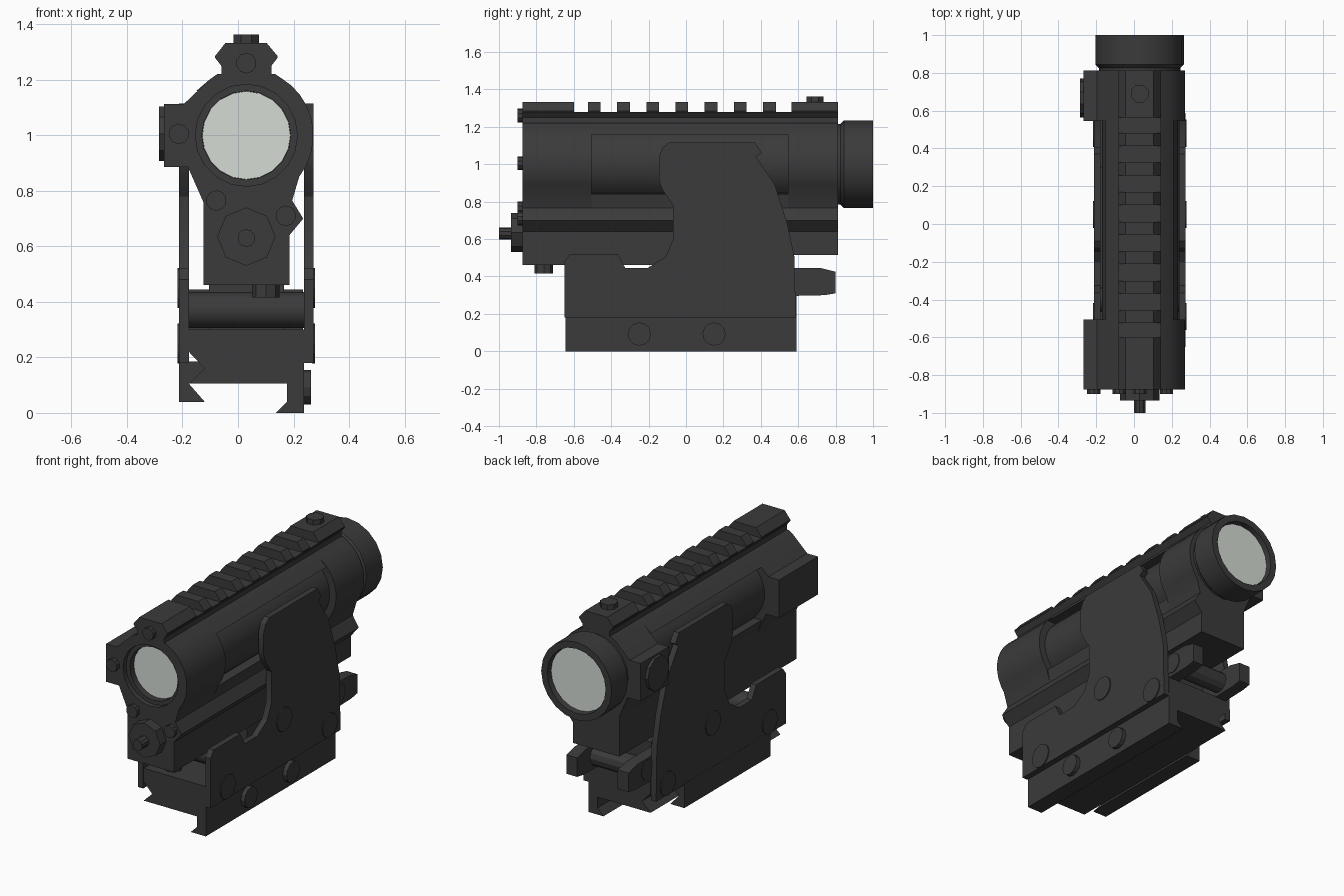
import bpy, bmesh, math
from mathutils import Vector, Matrix

if "Cube" in bpy.data.objects:
    bpy.data.objects.remove(bpy.data.objects["Cube"])

CX, CZ = 0.03, 1.0  # optical axis


def material(name, col):
    m = bpy.data.materials.new(name)
    m.diffuse_color = (*col, 1)
    m.use_nodes = True
    m.node_tree.nodes["Principled BSDF"].inputs["Base Color"].default_value = m.diffuse_color
    return m


DARK = material("dark_metal", (0.043, 0.043, 0.043))
GLASS = material("pale_glass", (0.66, 0.71, 0.66))


def finish(name, bm, mat=DARK):
    bmesh.ops.recalc_face_normals(bm, faces=bm.faces)
    me = bpy.data.meshes.new(name)
    bm.to_mesh(me)
    bm.free()
    me.materials.append(mat)
    ob = bpy.data.objects.new(name, me)
    bpy.context.collection.objects.link(ob)
    return ob


def prism(name, pts, a, b, axis="y"):
    """Extrude a profile: (x,z) along y, or (y,z) along x."""
    bm = bmesh.new()
    def place(p, t):
        return (p[0], t, p[1]) if axis == "y" else (t, p[0], p[1])
    f = bm.faces.new([bm.verts.new(place(p, a)) for p in pts])
    r = bmesh.ops.extrude_face_region(bm, geom=[f])
    d = Vector((0, b - a, 0) if axis == "y" else (b - a, 0, 0))
    bmesh.ops.translate(bm, verts=[v for v in r["geom"] if isinstance(v, bmesh.types.BMVert)], vec=d)
    return finish(name, bm)


def box(name, x0, x1, y0, y1, z0, z1):
    return prism(name, [(x0, z0), (x1, z0), (x1, z1), (x0, z1)], y0, y1)


def cyl(name, c, r, h, axis="y", n=20, mat=DARK, turn=0.0):
    """Cylinder of length h centred on c along an axis."""
    bm = bmesh.new()
    rot = {"x": Matrix.Rotation(math.pi / 2, 4, "Y"), "y": Matrix.Rotation(math.pi / 2, 4, "X"), "z": Matrix()}[axis]
    m = Matrix.Translation(c) @ rot @ Matrix.Rotation(turn, 4, "Z")
    bmesh.ops.create_cone(bm, cap_ends=True, segments=n, radius1=r, radius2=r, depth=h, matrix=m)
    return finish(name, bm, mat)


def lathe(name, prof, n=20):
    """Revolve a closed (radius, y) profile about the optical axis."""
    bm = bmesh.new()
    rings = [[bm.verts.new((CX + r * math.sin(2 * math.pi * i / n), y, CZ + r * math.cos(2 * math.pi * i / n)))
              for i in range(n)] for r, y in prof]
    for k in range(len(rings)):
        p, q = rings[k], rings[(k + 1) % len(rings)]
        for i in range(n):
            j = (i + 1) % n
            bm.faces.new((p[i], p[j], q[j], q[i]))
    return finish(name, bm)


def arc(r, a0, a1, n):
    return [(CX + r * math.cos(math.radians(a0 + (a1 - a0) * i / n)),
             CZ + r * math.sin(math.radians(a0 + (a1 - a0) * i / n))) for i in range(n + 1)]


# Housing: thick end sections, slimmer waist with side recesses
LOWER = [(0.195, 0.765), (0.235, 0.70), (0.185, 0.64), (0.185, 0.515), (-0.125, 0.515), (-0.125, 0.76)]
end_profile = ([(-0.075, 1.22), (0.135, 1.22), (0.16, 1.203)] + arc(0.242, 48, -38, 8) + LOWER +
               [(-0.18, 0.885), (-0.267, 0.885), (-0.267, 1.113), (-0.195, 1.113), (-0.10, 1.203)])
mid_profile = ([(-0.075, 1.22), (0.135, 1.22), (0.16, 1.203), (0.208, 1.16), (0.152, 1.16)] +
               arc(0.2, 50, -50, 9) + [(0.21, 0.84), (0.205, 0.82)] + LOWER +
               [(-0.15, 0.84), (-0.10, 0.84)] + arc(0.2, 230, 130, 9)[1:] + [(-0.15, 1.16), (-0.10, 1.203)])
front = prism("front_housing", end_profile, -0.875, -0.505)
prism("middle_housing", mid_profile, -0.505, 0.545)
prism("rear_housing", end_profile, 0.545, 0.813)
box("housing_foot", -0.125, 0.185, -0.875, 0.35, 0.46, 0.515)

# Stepped bore cut in the front, with the front lens at its bottom
for r, depth in ((0.184, 0.03), (0.16, 0.08)):
    cut = cyl("bore_cutter", (CX, -0.875, CZ), r, 2 * depth)
    cut.hide_render = True
    mod = front.modifiers.new("bore", "BOOLEAN")
    mod.operation, mod.solver, mod.object = "DIFFERENCE", "EXACT", cut
    bpy.context.view_layer.objects.active = front
    bpy.ops.object.modifier_apply(modifier=mod.name)
    bpy.data.objects.remove(cut)
cyl("front_lens", (CX, -0.80, CZ), 0.159, 0.015, mat=GLASS)

# Rear eyepiece and lens
lathe("eyepiece", [(0.19, 0.80), (0.215, 0.80), (0.215, 0.825), (0.235, 0.845), (0.235, 1.0), (0.195, 1.0), (0.19, 0.97)])
cyl("rear_lens", (CX, 0.962, CZ), 0.193, 0.015, mat=GLASS)

# Top rail: neck, spine and cross teeth
box("rail_neck", -0.06, 0.12, -0.875, 0.813, 1.21, 1.26)
prism("rail_spine", [(-0.06, 1.25), (0.12, 1.25), (0.143, 1.28), (-0.083, 1.28)], -0.875, 0.813)
teeth = [(-0.875, -0.60), (0.565, 0.813)] + [(-0.525 + 0.1563 * i, -0.457 + 0.1563 * i) for i in range(7)]
for y0, y1 in teeth:
    prism("rail_tooth", [(-0.083, 1.279), (0.143, 1.279), (0.143, 1.285), (0.103, 1.333), (-0.045, 1.333), (-0.083, 1.285)], y0, y1)
cyl("rail_screw", (CX, 0.69, 1.34), 0.05, 0.045, "z", 8, turn=math.pi / 8)

# Screws, dial and knobs on the housing
for x, z in ((-0.213, 1.005), (CX, 1.26), (-0.078, 0.765), (0.172, 0.71)):
    cyl("front_screw", (x, -0.88, z), 0.037, 0.04, n=10)
cyl("front_dial", (CX, -0.90, 0.635), 0.105, 0.07, n=8)
cyl("dial_stem", (CX, -0.96, 0.63), 0.032, 0.08, n=10)
cyl("under_screw", (0.10, -0.76, 0.44), 0.05, 0.05, "z", 8)
cyl("side_knob", (-0.272, 0.668, 1.005), 0.103, 0.026, "x", 10)

# Side plates with bolts
plate = [(-0.65, 0.18), (-0.65, 0.48), (-0.62, 0.52), (-0.365, 0.52), (-0.325, 0.445), (-0.205, 0.445),
         (-0.11, 0.505), (-0.07, 0.595), (-0.07, 0.78), (-0.13, 0.87), (-0.145, 0.92), (-0.145, 1.04),
         (-0.125, 1.09), (-0.09, 1.115), (0.37, 1.115), (0.405, 1.06), (0.375, 1.04), (0.475, 0.89),
         (0.54, 0.69), (0.58, 0.505), (0.587, 0.18)]
for side in (-1, 1):
    a, b = CX + side * 0.207, CX + side * 0.242
    prism("side_plate", plate, min(a, b), max(a, b), "x")
    for y, z in ((-0.49, 0.25), (0.05, 0.45), (0.48, 0.25)):
        cyl("plate_bolt", (b, y, z), 0.072, 0.012, "x", 12)

# Mount base with clamp rails
prism("mount_base", [(0.137, 0), (0.237, 0), (0.237, 0.30), (-0.177, 0.30), (-0.177, 0.22), (-0.12, 0.16),
                     (-0.177, 0.105), (0.177, 0.105), (0.177, 0.04)], -0.645, 0.59)
prism("clamp_jaw", [(-0.213, 0.04), (-0.12, 0.04), (-0.177, 0.105), (-0.12, 0.16), (-0.14, 0.185), (-0.213, 0.185)], -0.5, 0.32)
for y in (-0.25, 0.15):
    cyl("clamp_bolt", (0.245, y, 0.092), 0.062, 0.036, "x", 12)
box("mount_core", -0.105, 0.165, -0.15, 0.48, 0.29, 0.47)

# Hinge arms and pins
arm = [(0.30, 0.29), (0.74, 0.30), (0.80, 0.31), (0.80, 0.425), (0.72, 0.445), (0.30, 0.445)]
for x0, x1 in ((-0.177, -0.105), (0.165, 0.235)):
    prism("hinge_arm", arm, x0, x1, "x")
cyl("rear_hinge_pin", (CX, 0.62, 0.375), 0.06, 0.42, "x", 12)
cyl("front_hinge_pin", (CX, -0.40, 0.37), 0.065, 0.42, "x", 16)

# Smooth the curved surfaces, keep edges sharp
bpy.ops.object.select_all(action="SELECT")
bpy.context.view_layer.objects.active = front
bpy.ops.object.shade_smooth_by_angle(angle=math.radians(28))
